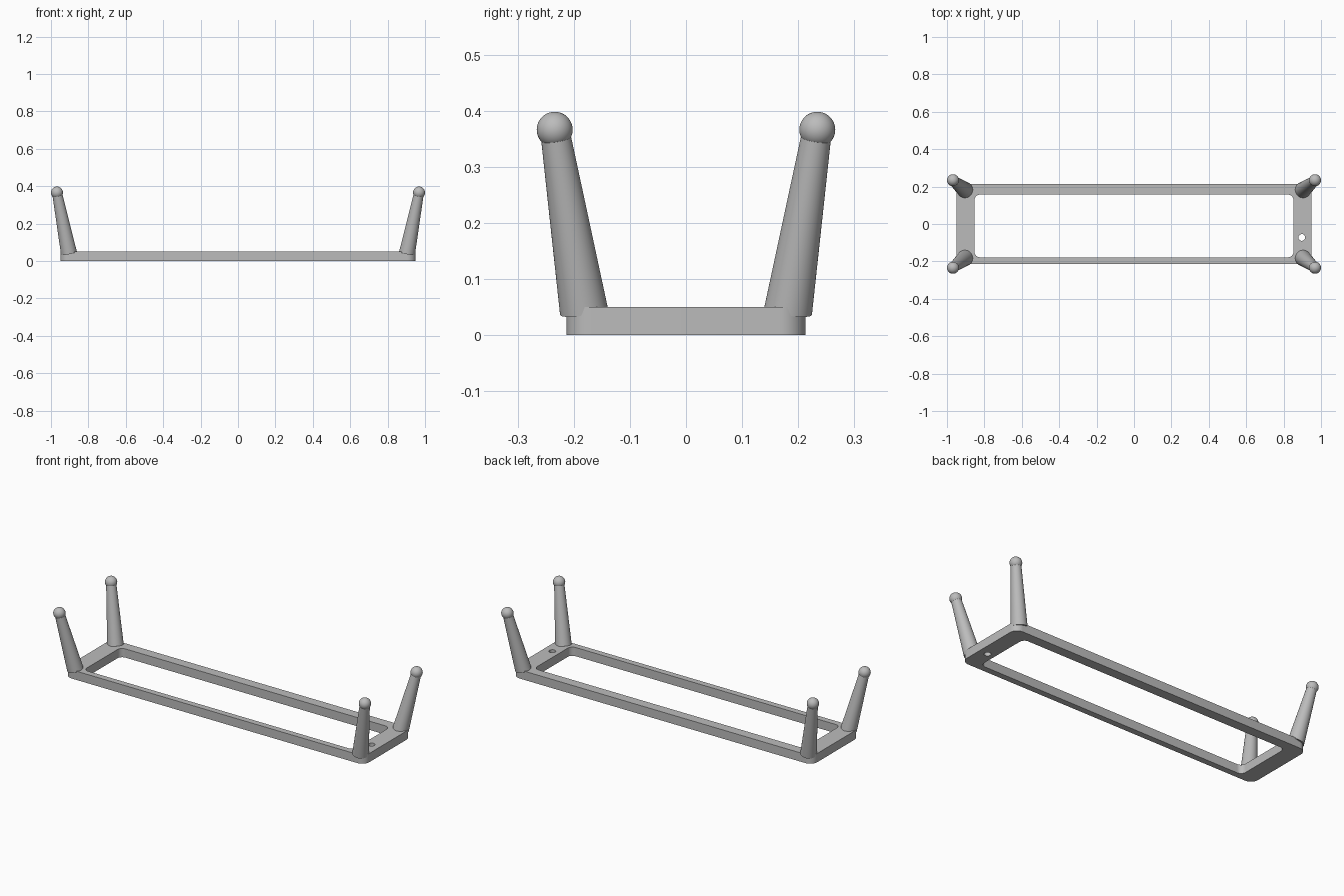
import bpy
import bmesh
from math import cos, sin, pi, radians
from mathutils import Vector

cube = bpy.data.objects.get("Cube")
if cube:
    bpy.data.objects.remove(cube, do_unlink=True)

grey = bpy.data.materials.new("plain grey")
grey.use_nodes = True
colour = (0.5, 0.5, 0.5, 1)
grey.diffuse_color = colour
grey.node_tree.nodes["Principled BSDF"].inputs["Base Color"].default_value = colour


def finish(obj, smooth_angle=35):
    obj.data.materials.append(grey)
    bpy.ops.object.select_all(action="DESELECT")
    obj.select_set(True)
    bpy.context.view_layer.objects.active = obj
    bpy.ops.object.shade_smooth_by_angle(angle=radians(smooth_angle))


def rounded_loop(x0, x1, y0, y1, r, steps=10):
    """Counter-clockwise outline of a rectangle with rounded corners."""
    corners = [(x1 - r, y1 - r), (x0 + r, y1 - r), (x0 + r, y0 + r), (x1 - r, y0 + r)]
    return [(cx + r * cos(pi / 2 * (i + k / steps)), cy + r * sin(pi / 2 * (i + k / steps)))
            for i, (cx, cy) in enumerate(corners) for k in range(steps + 1)]


def flat_plate(name, outlines, height):
    """Outer outline plus hole outlines, filled and raised from the ground."""
    curve = bpy.data.curves.new(name, "CURVE")
    curve.dimensions = "2D"
    curve.fill_mode = "BOTH"
    curve.extrude = height / 2
    for points in outlines:
        spline = curve.splines.new("POLY")
        spline.points.add(len(points) - 1)
        for p, (x, y) in zip(spline.points, points):
            p.co = (x, y, 0, 1)
        spline.use_cyclic_u = True
    obj = bpy.data.objects.new(name, curve)
    obj.location.z = height / 2
    bpy.context.collection.objects.link(obj)
    bpy.ops.object.select_all(action="DESELECT")
    obj.select_set(True)
    bpy.context.view_layer.objects.active = obj
    bpy.ops.object.convert(target="MESH")
    obj = bpy.context.object
    bm = bmesh.new()
    bm.from_mesh(obj.data)
    bmesh.ops.remove_doubles(bm, verts=bm.verts, dist=0.0001)
    bmesh.ops.recalc_face_normals(bm, faces=bm.faces)
    bm.to_mesh(obj.data)
    bm.free()
    return obj


# Open rectangular frame with a small hole in one end bar
frame = flat_plate("base_frame", [
    rounded_loop(-0.95, 0.95, -0.213, 0.213, 0.045),
    rounded_loop(-0.853, 0.853, -0.178, 0.157, 0.03),
    rounded_loop(0.879, 0.915, -0.09, -0.054, 0.018),
], 0.05)
finish(frame)

# Splayed tapered legs with ball tips, one at each corner
for sx, side in ((-1, "right"), (1, "left")):
    for sy, end in ((-1, "front"), (1, "back")):
        foot = Vector((sx * 0.904, sy * 0.182, 0.043))
        tip = Vector((sx * 0.968, sy * 0.234, 0.366))
        axis = tip - foot
        bpy.ops.mesh.primitive_cone_add(
            vertices=48, radius1=0.043, radius2=0.026, depth=axis.length,
            location=(foot + tip) / 2, rotation=axis.to_track_quat("Z", "Y").to_euler())
        leg = bpy.context.object
        leg.name = f"{end}_{side}_leg"
        finish(leg)
        bpy.ops.mesh.primitive_uv_sphere_add(segments=48, ring_count=24, radius=0.032, location=tip)
        ball = bpy.context.object
        ball.name = f"{end}_{side}_ball_tip"
        finish(ball)
